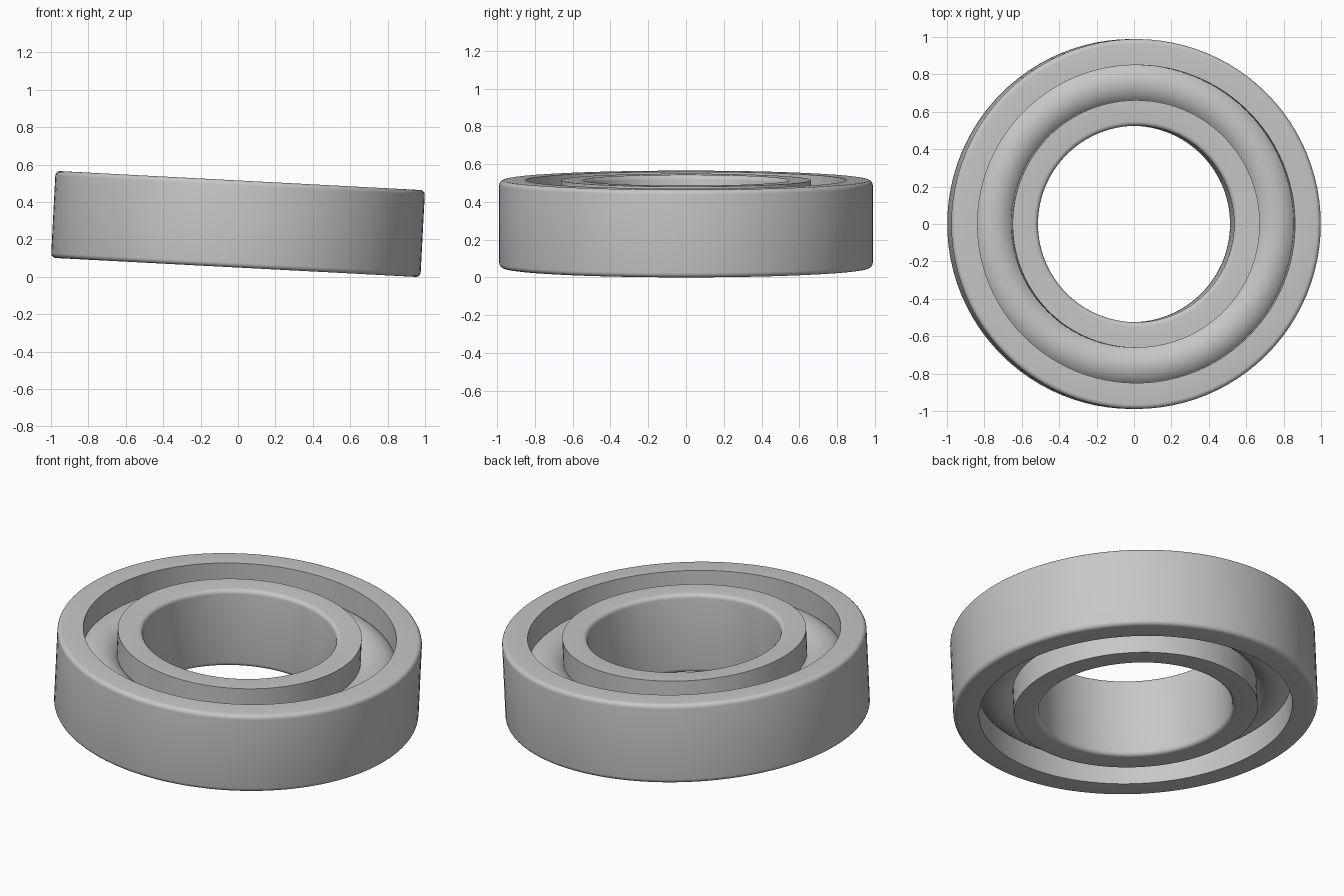
import bpy, math
from mathutils import Matrix

if "Cube" in bpy.data.objects:
    bpy.data.objects.remove(bpy.data.objects["Cube"])

SEG = 96
H = 0.2325    # half height of the rings
B = 0.025     # rounded edge radius
TILT = Matrix.Translation((0, 0, 0.2825)) @ Matrix.Rotation(math.radians(3), 4, 'Y')

steel = bpy.data.materials.new("grey_steel")
steel.diffuse_color = (0.57, 0.57, 0.57, 1)
steel.use_nodes = True
steel.node_tree.nodes["Principled BSDF"].inputs["Base Color"].default_value = steel.diffuse_color


def lathe(name, profile):
    """Revolve a closed (radius, height) profile around the axle."""
    n = len(profile)
    verts, faces = [], []
    for i in range(SEG):
        a = 2 * math.pi * i / SEG
        verts += [(r * math.cos(a), r * math.sin(a), z) for r, z in profile]
        j = (i + 1) % SEG
        for k in range(n):
            m = (k + 1) % n
            faces.append((i * n + k, j * n + k, j * n + m, i * n + m))
    mesh = bpy.data.meshes.new(name)
    mesh.from_pydata(verts, [], faces)
    mesh.materials.append(steel)
    obj = bpy.data.objects.new(name, mesh)
    bpy.context.collection.objects.link(obj)
    mesh.transform(TILT)
    bpy.ops.object.select_all(action='DESELECT')
    obj.select_set(True)
    bpy.context.view_layer.objects.active = obj
    bpy.ops.object.shade_smooth_by_angle(angle=math.radians(35))
    return obj


def arc(cr, cz, rad, start, end, steps):
    angles = [math.radians(start + (end - start) * i / steps) for i in range(steps + 1)]
    return [(cr + rad * math.cos(a), cz + rad * math.sin(a)) for a in angles]


# Outer ring: rounded outside edges, sharp inside edges
R = 0.989
lathe("outer_ring", [(0.85, -H)] + arc(R - B, -H + B, B, -90, 0, 5)
      + arc(R - B, H - B, B, 0, 90, 5) + [(0.85, H)])

# Inner ring: rounded bore edges, sharp outside edges
r = 0.525
lathe("inner_ring", [(0.662, -H), (0.662, H)] + arc(r + B, H - B, B, 90, 180, 5)
      + arc(r + B, -H + B, B, 180, 270, 5))

# Round roller race, wider than the gap and seated into both rings.
# Only the two crowns that show between the rings are kept, joined by short walls.
MID, RAD = 0.756, 0.13
HALF = math.degrees(math.asin(0.096 / RAD))
lathe("roller_race", arc(MID, 0, RAD, 90 - HALF, 90 + HALF, 16)
      + arc(MID, 0, RAD, 270 - HALF, 270 + HALF, 16))
